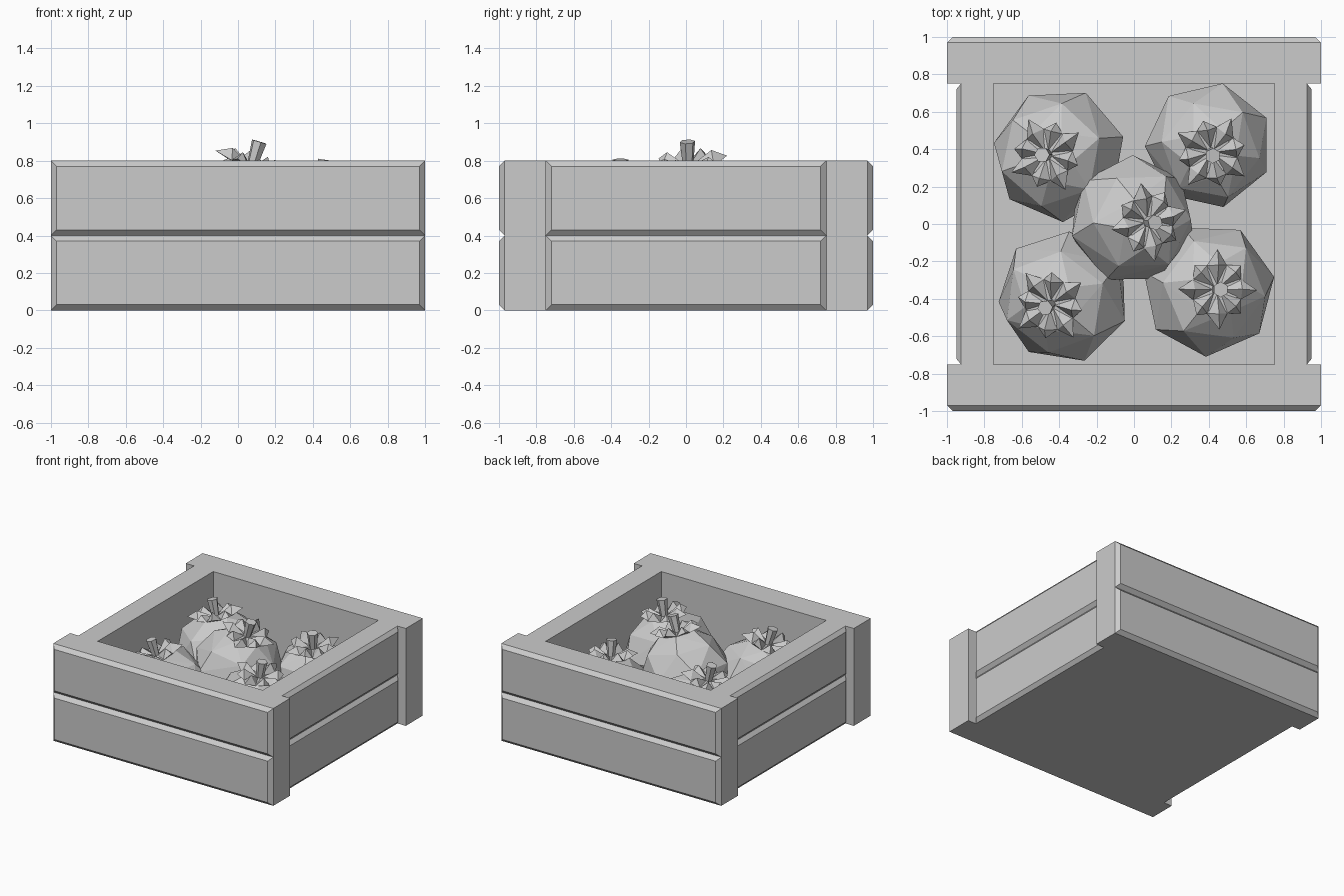
import bpy, bmesh, math, random
from mathutils import Vector, Matrix

if "Cube" in bpy.data.objects:
    bpy.data.objects.remove(bpy.data.objects["Cube"], do_unlink=True)

random.seed(4)
grey = bpy.data.materials.new("plain grey")
grey.use_nodes = True
grey.diffuse_color = (0.6, 0.6, 0.6, 1)
grey.node_tree.nodes["Principled BSDF"].inputs["Base Color"].default_value = (0.6, 0.6, 0.6, 1)


def finish(name, bm, matrix=Matrix()):
    """Turn a bmesh into a flat-shaded grey object."""
    bmesh.ops.recalc_face_normals(bm, faces=bm.faces)
    mesh = bpy.data.meshes.new(name)
    bm.to_mesh(mesh)
    bm.free()
    mesh.materials.append(grey)
    obj = bpy.data.objects.new(name, mesh)
    obj.matrix_world = matrix
    bpy.context.collection.objects.link(obj)
    return obj


def plank(name, half_length, inner, shoulder, outer, bottom, angle):
    """Board facing -y with a chamfered outer face, turned about z."""
    bm = bmesh.new()
    loops = []
    for y, inset in ((-inner, 0), (-shoulder, 0), (-outer, 0.03)):
        x, low, high = half_length - inset, bottom + inset, bottom + 0.4 - inset
        loops.append([bm.verts.new((px, y, pz)) for px, pz in
                      ((-x, low), (x, low), (x, high), (-x, high))])
    for a, b in zip(loops, loops[1:]):
        for i in range(4):
            j = (i + 1) % 4
            bm.faces.new((a[i], a[j], b[j], b[i]))
    bm.faces.new(loops[0])
    bm.faces.new(loops[-1])
    finish(name, bm, Matrix.Rotation(angle, 4, 'Z'))


# Crate walls: two boards stacked on each side
for level, z in (("lower", 0), ("upper", 0.4)):
    for side, angle in (("front", 0), ("back", math.pi)):
        plank(f"{level}_{side}_board", 1, 0.75, 0.97, 1, z, angle)
    for side, angle in (("left", math.pi / 2), ("right", -math.pi / 2)):
        plank(f"{level}_{side}_board", 0.75, 0.75, 0.925, 0.95, z, angle)

# Crate floor
bm = bmesh.new()
bmesh.ops.create_cube(bm, size=1, matrix=Matrix.Translation((0, 0, 0.025)) @ Matrix.Diagonal((1.5, 1.5, 0.05, 1)))
finish("crate_floor", bm)


def polar(r, a, z):
    return Vector((r * math.cos(a), r * math.sin(a), z))


def fruit_body(name, scale, matrix):
    """Coarse faceted ball wrapped around a few staggered rings."""
    bm = bmesh.new()
    for r, z, n in ((0.14, 0.3, 5), (0.28, 0.2, 6), (0.36, 0, 7), (0.29, -0.2, 6), (0.13, -0.3, 5)):
        phase = random.uniform(0, math.tau)
        for i in range(n):
            bm.verts.new(polar(r * scale, phase + math.tau * i / n, z + random.uniform(-0.025, 0.025) * (r > 0.2)))
    bmesh.ops.convex_hull(bm, input=bm.verts)
    finish(name, bm, matrix)


def leaf_crown(name, matrix, leaves=8):
    """Ring of creased, pointed leaves."""
    bm = bmesh.new()
    for i in range(leaves):
        a = math.tau * i / leaves
        long = 0.215 if i % 2 == 0 else 0.18
        lift = random.uniform(-0.01, 0.02)
        base = bm.verts.new(polar(0.025, a, 0.01))
        ridge = bm.verts.new(polar(0.13, a, 0.065 + lift))
        left = bm.verts.new(polar(0.14, a + 0.4, 0.005))
        right = bm.verts.new(polar(0.14, a - 0.4, 0.005))
        tip = bm.verts.new(polar(long, a + random.uniform(-0.08, 0.08), 0.025 + lift))
        for tri in ((base, right, ridge), (base, ridge, left), (right, tip, ridge),
                    (ridge, tip, left), (base, left, right), (left, tip, right)):
            bm.faces.new(tri)
    finish(name, bm, matrix)


def stem(name, matrix):
    """Six-sided stalk that widens toward its cut end."""
    bm = bmesh.new()
    bmesh.ops.create_cone(bm, cap_ends=True, segments=6, radius1=0.028, radius2=0.042,
                          depth=0.14, matrix=Matrix.Translation((0, 0, 0.07)))
    finish(name, bm, matrix)


# Fruits: name, centre, lean in x and y, size
for name, centre, lean, scale in (
        ("centre", (-0.01, 0.02, 0.49), (0.3, -0.03), 0.97),
        ("back_right", (-0.4, 0.37, 0.37), (-0.22, 0), 1),
        ("back_left", (0.4, 0.42, 0.33), (0.05, -0.13), 0.95),
        ("front_right", (-0.38, -0.39, 0.36), (-0.23, -0.14), 1),
        ("front_left", (0.4, -0.35, 0.38), (0.15, 0), 1)):
    tilt = Vector((0, 0, 1)).rotation_difference(Vector((*lean, 1))).to_matrix().to_4x4()
    place = Matrix.Translation(centre) @ tilt @ Matrix.Rotation(random.uniform(0, 1), 4, 'Z')
    top = place @ Matrix.Translation((0, 0, 0.29))
    fruit_body(f"{name}_fruit", scale, place)
    leaf_crown(f"{name}_leaves", top)
    stem(f"{name}_stem", top)
